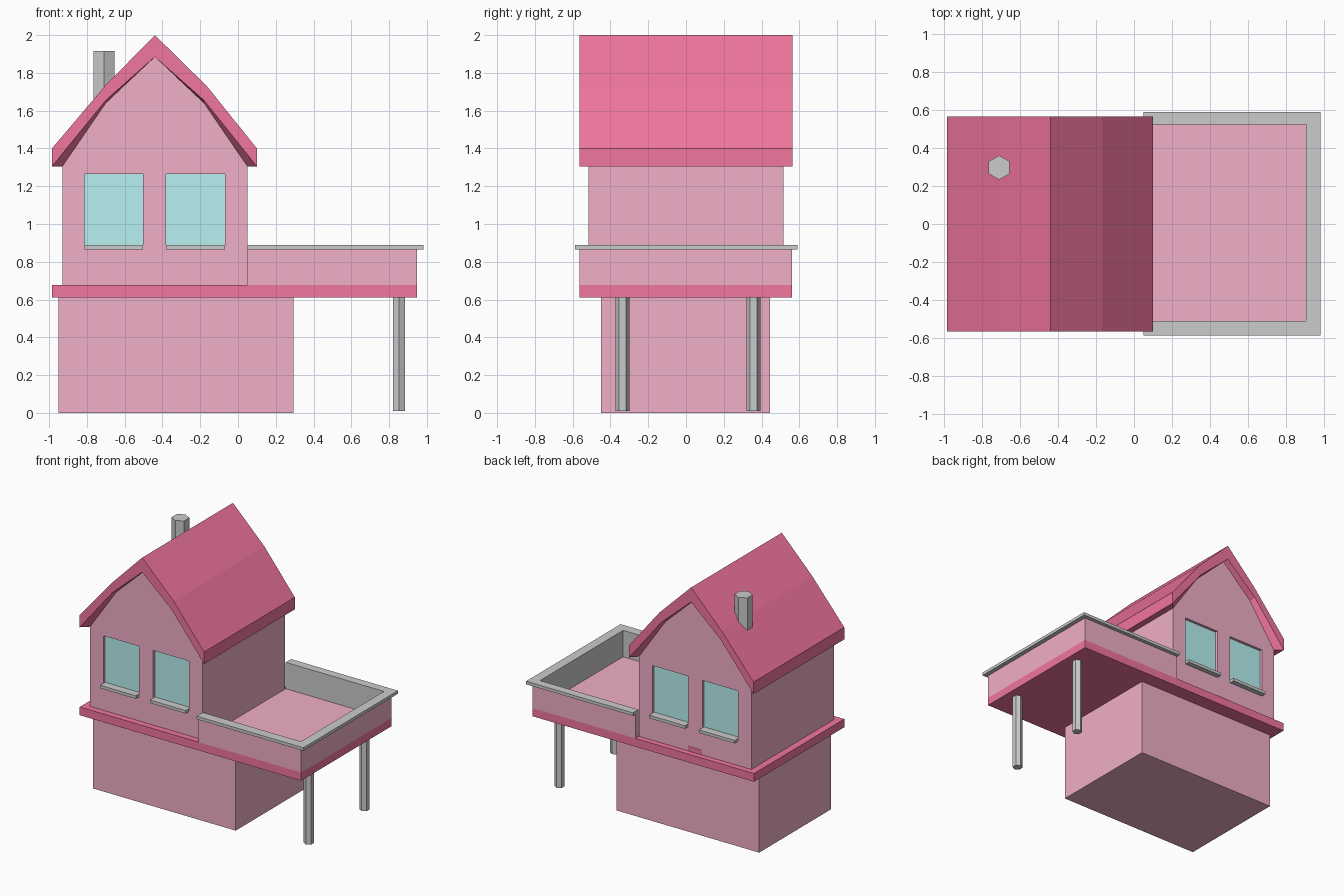
import bpy, bmesh, math

if "Cube" in bpy.data.objects:
    bpy.data.objects.remove(bpy.data.objects["Cube"])


def material(name, rgb):
    m = bpy.data.materials.new(name)
    m.diffuse_color = (*rgb, 1)
    m.use_nodes = True
    m.node_tree.nodes["Principled BSDF"].inputs["Base Color"].default_value = m.diffuse_color
    return m


WALL = material("pink_wall", (0.88, 0.43, 0.58))
ROOF = material("rose_roof", (0.88, 0.18, 0.34))
GLASS = material("teal_glass", (0.48, 0.88, 0.88))


def mesh_object(name, verts, faces, mat=None):
    bm = bmesh.new()
    vs = [bm.verts.new(v) for v in verts]
    for f in faces:
        bm.faces.new([vs[i] for i in f])
    bmesh.ops.recalc_face_normals(bm, faces=bm.faces)
    me = bpy.data.meshes.new(name)
    bm.to_mesh(me)
    bm.free()
    ob = bpy.data.objects.new(name, me)
    bpy.context.collection.objects.link(ob)
    if mat:
        me.materials.append(mat)
    return ob


def prism(name, pts, lo, hi, mat=None, axis="z"):
    """Extrude a 2D outline along z, or an (x, z) outline along y."""
    n = len(pts)
    verts = [(a, b, h) if axis == "z" else (a, h, b) for h in (lo, hi) for a, b in pts]
    faces = [list(range(n)), list(range(n, 2 * n))]
    faces += [(i, (i + 1) % n, n + (i + 1) % n, n + i) for i in range(n)]
    return mesh_object(name, verts, faces, mat)


def box(name, x, y, z, mat=None):
    return prism(name, [(x[0], y[0]), (x[1], y[0]), (x[1], y[1]), (x[0], y[1])], *z, mat)


def hex_post(name, x, y, r, z):
    angles = [math.radians(90 + 60 * i) for i in range(6)]
    return prism(name, [(x + r * math.cos(a), y + r * math.sin(a)) for a in angles], *z)


def u_shape(name, x0, outer, inner, z, mat=None):
    """U outline open towards the house; outer and inner are (x, ymin, ymax)."""
    X, A, B = outer
    x, a, b = inner
    return prism(name, [(x0, A), (X, A), (X, B), (x0, B), (x0, b), (x, b), (x, a), (x0, a)], *z, mat)


# Ground storey and floor slab
box("ground_storey", (-0.95, 0.295), (-0.45, 0.445), (0, 0.612), WALL)
box("floor_slab", (-0.985, 0.947), (-0.565, 0.56), (0.612, 0.677), ROOF)

# Upper storey with gables
gable = [(-0.93, 1.305), (-0.70, 1.64), (-0.44, 1.885), (-0.18, 1.64), (0.05, 1.305)]
house = prism("upper_storey", [(0.05, 0.675), (-0.93, 0.675)] + gable, -0.515, 0.515, WALL, "y")

# Recessed windows with sills, front and back
for side, s in (("front", -1), ("back", 1)):
    for i, x in enumerate(((-0.813, -0.503), (-0.38, -0.068))):
        cutter = box("window_cutter", x, sorted((s * 0.49, s * 0.6)), (0.866, 1.265))
        cutter.hide_render = True
        mod = house.modifiers.new("window", "BOOLEAN")
        mod.operation, mod.solver, mod.object = "DIFFERENCE", "EXACT", cutter
        bpy.context.view_layer.objects.active = house
        bpy.ops.object.modifier_apply(modifier=mod.name)
        bpy.data.objects.remove(cutter)
        box(f"{side}_window_{i}", x, sorted((s * 0.485, s * 0.493)), (0.866, 1.265), GLASS)
        box(f"{side}_sill_{i}", x, sorted((s * 0.49, s * 0.555)), (0.866, 0.89))

# Small patch low on the back wall
box("back_wall_patch", (-0.5, -0.38), (0.51, 0.517), (0.677, 0.715), ROOF)

# Kinked roof: one ring of six points for each profile point
outer = [(-0.985, 1.4), (-0.705, 1.73), (-0.44, 2.0), (-0.165, 1.73), (0.1, 1.4)]
lower = [(-0.985, 1.305), (-0.70, 1.655), (-0.44, 1.885), (-0.18, 1.655), (0.1, 1.305)]
verts, faces = [], []
for o, l, g in zip(outer, lower, gable):
    verts += [(o[0], -0.565, o[1]), (l[0], -0.565, l[1]), (g[0], -0.515, g[1]),
              (g[0], 0.515, g[1]), (l[0], 0.565, l[1]), (o[0], 0.565, o[1])]
for c in range(4):
    for k in range(6):
        a, b = c * 6 + k, c * 6 + (k + 1) % 6
        faces.append((a, b, b + 6, a + 6))
for e in (0, 24):
    faces += [(e, e + 1, e + 4, e + 5), (e + 1, e + 2, e + 3, e + 4)]
mesh_object("roof", verts, faces, ROOF)
hex_post("chimney", -0.71, 0.297, 0.064, (1.55, 1.915))

# Terrace: floor, parapet, grey lining and rail
box("terrace_floor", (0.05, 0.907), (-0.512, 0.523), (0.67, 0.682), WALL)
u_shape("terrace_parapet", 0.05, (0.947, -0.565, 0.56), (0.913, -0.518, 0.529), (0.675, 0.866), WALL)
u_shape("terrace_lining", 0.05, (0.913, -0.518, 0.529), (0.907, -0.512, 0.523), (0.675, 0.866))
u_shape("terrace_rail", 0.05, (0.982, -0.588, 0.59), (0.907, -0.512, 0.523), (0.866, 0.89))

# Terrace posts
for name, y in (("front_post", -0.335), ("back_post", 0.358)):
    hex_post(name, 0.853, y, 0.037, (0.01, 0.62))
